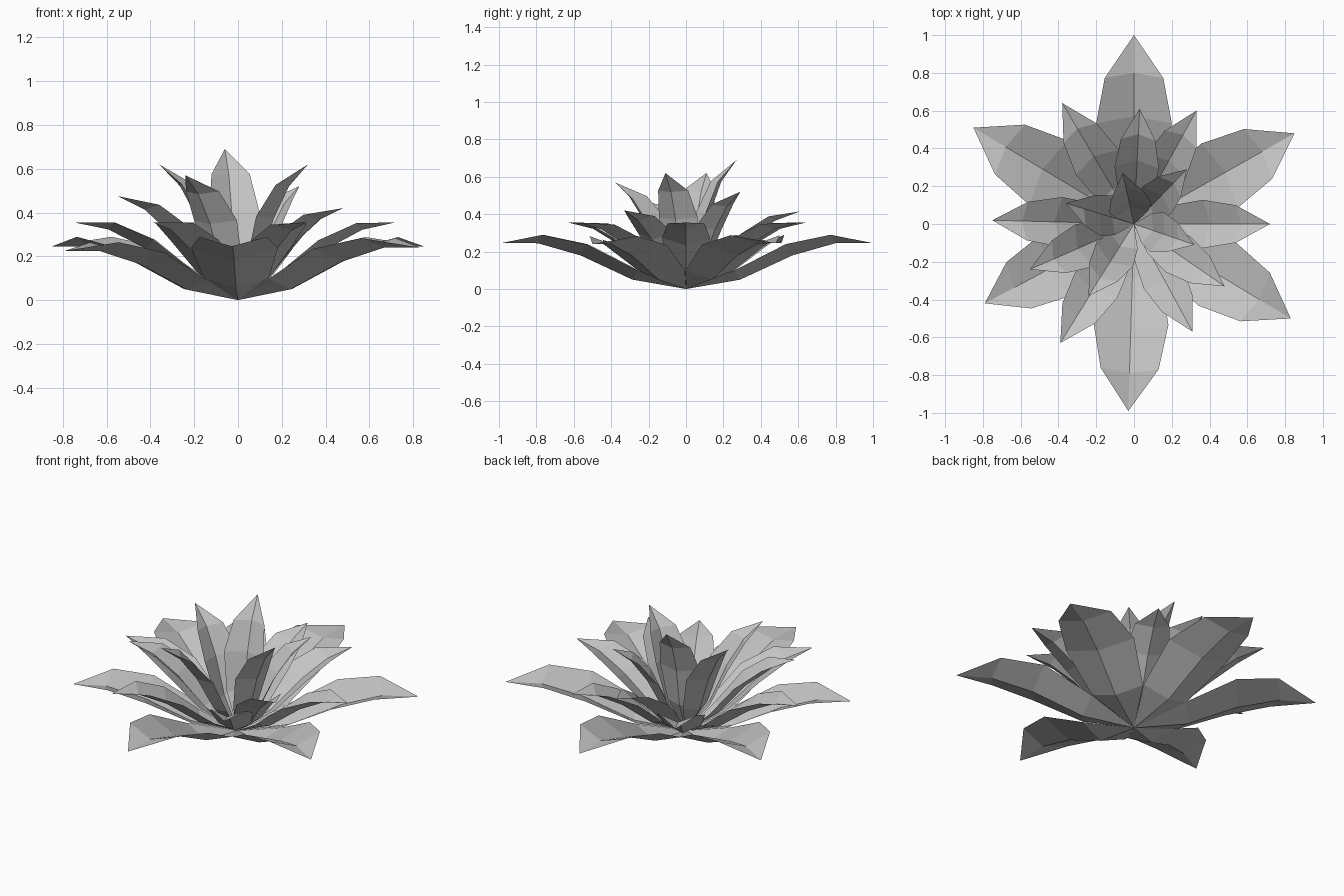
import bpy
from math import atan2, cos, sin, hypot
from mathutils import Vector

cube = bpy.data.objects.get("Cube")
if cube:
    bpy.data.objects.remove(cube, do_unlink=True)

# Single flat leaf colour
grey = bpy.data.materials.new("leaf_grey")
grey.use_nodes = True
grey.diffuse_color = (0.55, 0.55, 0.55, 1)
grey.node_tree.nodes["Principled BSDF"].inputs["Base Color"].default_value = grey.diffuse_color

# Leaf outline: distance out, rib height, half width, lift of the edges
ROWS = [(0.29, 0.05, 0.15, 0.05), (0.57, 0.18, 0.2, 0.06), (0.8, 0.245, 0.155, 0.045)]
TIP = (1.0, 0.245)


def leaf(name, tip, narrow):
    """Creased leaf growing from the base, scaled and tilted to reach its tip."""
    x, y, z = tip
    reach = hypot(x, y)
    scale = hypot(reach, z) / hypot(*TIP)
    tilt = atan2(z, reach) - atan2(TIP[1], TIP[0])
    out = Vector((x / reach, y / reach, 0))
    side = Vector((-out.y, out.x, 0))

    def place(along, across, up):
        r = scale * (along * cos(tilt) - up * sin(tilt))
        h = scale * (along * sin(tilt) + up * cos(tilt))
        return out * r + side * (across * scale * narrow) + Vector((0, 0, h))

    verts = [place(0, 0, 0)]
    for along, up, half, lift in ROWS:
        back = along - lift * 0.6
        verts += [place(back, half, up + lift), place(along, 0, up),
                  place(back, -half, up + lift)]
    verts.append(place(TIP[0], 0, TIP[1]))

    # Base triangles, quads along both sides of the rib, tip triangles
    last = len(verts) - 1
    faces = [(0, 2, 1), (0, 3, 2)]
    for i in range(1, last - 3, 3):
        faces += [(i, i + 1, i + 4, i + 3), (i + 1, i + 2, i + 5, i + 4)]
    faces += [(last - 3, last - 2, last), (last - 2, last - 1, last)]

    mesh = bpy.data.meshes.new(name)
    mesh.from_pydata(verts, [], faces)
    mesh.materials.append(grey)
    bpy.context.collection.objects.link(bpy.data.objects.new(name, mesh))


# Leaf tips of each ring, from the outside in, with the ring's relative width
RINGS = {
    "outer_leaf": (1.0, [(0, 1, 0.245), (0.85, 0.48, 0.245), (0.83, -0.5, 0.24),
                         (-0.03, -0.99, 0.245), (-0.79, -0.42, 0.225), (-0.85, 0.51, 0.245)]),
    "middle_leaf": (0.82, [(0.72, 0, 0.355), (0.33, 0.6, 0.355), (-0.38, 0.64, 0.355),
                           (-0.75, 0.02, 0.355), (-0.39, -0.63, 0.355), (0.31, -0.57, 0.355)]),
    "inner_leaf": (0.82, [(0.48, -0.33, 0.42), (0.03, 0.61, 0.415), (-0.55, -0.24, 0.475)]),
    "upright_leaf": (0.82, [(-0.24, -0.38, 0.57), (0.28, 0.29, 0.52)]),
    "heart_leaf": (0.8, [(0.32, -0.11, 0.62), (-0.36, 0.11, 0.62), (-0.06, 0.27, 0.69)]),
}
for ring, (narrow, tips) in RINGS.items():
    for n, tip in enumerate(tips, 1):
        leaf(f"{ring}_{n}", tip, narrow)
